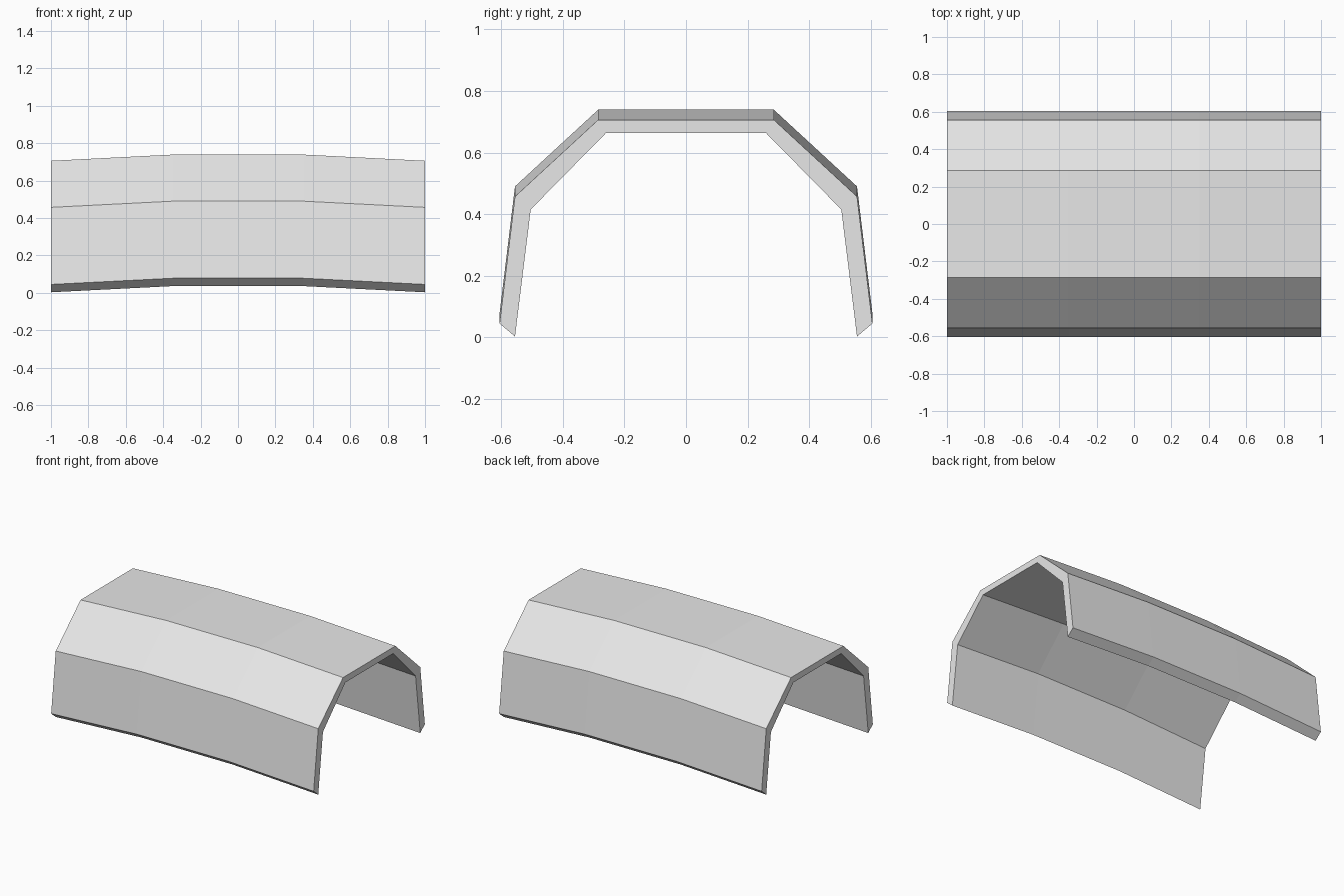
import bpy, bmesh

if "Cube" in bpy.data.objects:
    bpy.data.objects.remove(bpy.data.objects["Cube"])

# Half cross-section in (y, z), at the low ends of the shell
outer = [(0.605, 0.045), (0.555, 0.457), (0.285, 0.706)]
inner = [(0.555, 0.003), (0.504, 0.415), (0.26, 0.663)]
# Stations along x with the rise of the gentle arch
stations = [(-1, 0), (-0.35, 0.033), (0.35, 0.033), (1, 0)]


def mirrored(half):
    return half + [(-y, z) for y, z in reversed(half)]


bm = bmesh.new()
outer_rows, inner_rows = [], []
for x, rise in stations:
    for rows, half in ((outer_rows, outer), (inner_rows, inner)):
        rows.append([bm.verts.new((x, y, z + rise)) for y, z in mirrored(half)])

# Outer and inner skins, plus the bottom lips
for i in range(len(stations) - 1):
    o0, o1, n0, n1 = outer_rows[i], outer_rows[i + 1], inner_rows[i], inner_rows[i + 1]
    for j in range(len(o0) - 1):
        bm.faces.new((o0[j], o0[j + 1], o1[j + 1], o1[j]))
        bm.faces.new((n0[j], n1[j], n1[j + 1], n0[j + 1]))
    for j in (0, -1):
        bm.faces.new((o0[j], o1[j], n1[j], n0[j]))

# End rims
for i in (0, -1):
    o, n = outer_rows[i], inner_rows[i]
    for j in range(len(o) - 1):
        bm.faces.new((o[j], o[j + 1], n[j + 1], n[j]))

bmesh.ops.recalc_face_normals(bm, faces=bm.faces)
mesh = bpy.data.meshes.new("arched_shell")
bm.to_mesh(mesh)
bm.free()

grey = bpy.data.materials.new("light grey")
grey.diffuse_color = (0.8, 0.8, 0.8, 1)
grey.use_nodes = True
grey.node_tree.nodes["Principled BSDF"].inputs["Base Color"].default_value = grey.diffuse_color
mesh.materials.append(grey)
bpy.context.collection.objects.link(bpy.data.objects.new("arched_shell", mesh))
